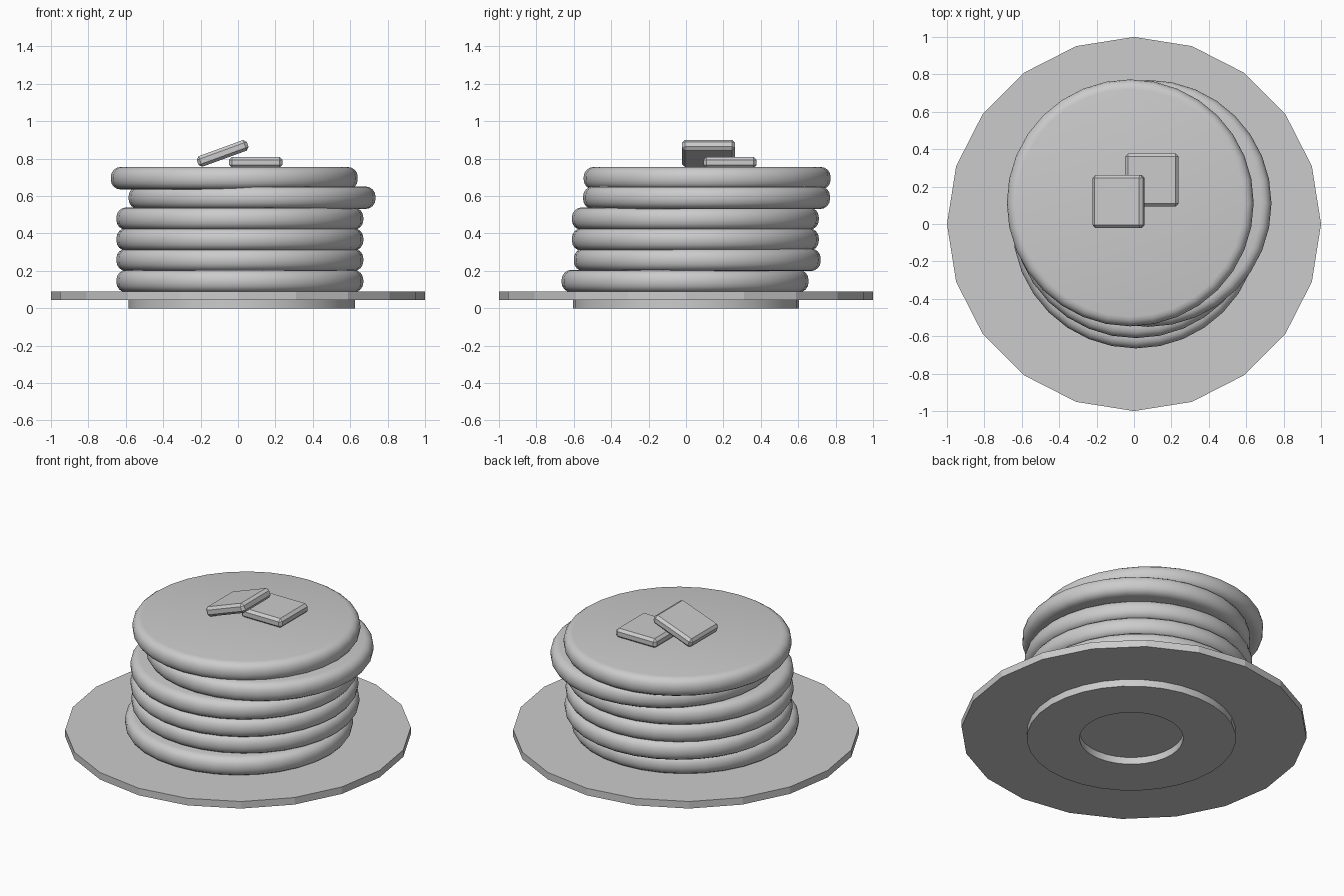
import bpy, bmesh
from math import pi, cos, sin, radians

if "Cube" in bpy.data.objects:
    bpy.data.objects.remove(bpy.data.objects["Cube"])


def lathe(name, profile, sides, loc=(0, 0, 0), smooth=True, ring=False):
    """Revolve (radius, z) points; solid shapes are capped, rings close on themselves."""
    bm = bmesh.new()
    loops = [[bm.verts.new((r * cos(2 * pi * i / sides), r * sin(2 * pi * i / sides), z))
              for i in range(sides)] for r, z in profile]
    pairs = list(zip(loops, loops[1:]))
    if ring:
        pairs.append((loops[-1], loops[0]))
    for a, b in pairs:
        for i in range(sides):
            j = (i + 1) % sides
            bm.faces.new((a[i], a[j], b[j], b[i]))
    if not ring:
        bm.faces.new(loops[0][::-1])
        bm.faces.new(loops[-1])
    bmesh.ops.recalc_face_normals(bm, faces=bm.faces[:])
    obj = finish(name, bm, loc)
    if smooth:
        bpy.ops.object.select_all(action='DESELECT')
        obj.select_set(True)
        bpy.context.view_layer.objects.active = obj
        bpy.ops.object.shade_smooth_by_angle(angle=radians(40))
    return obj


def finish(name, bm, loc):
    mesh = bpy.data.meshes.new(name)
    bm.to_mesh(mesh)
    bm.free()
    obj = bpy.data.objects.new(name, mesh)
    obj.location = loc
    bpy.context.collection.objects.link(obj)
    return obj


def butter(name, loc, tilt=0):
    bm = bmesh.new()
    bmesh.ops.create_cube(bm, size=1)
    bmesh.ops.scale(bm, vec=(0.285, 0.285, 0.06), verts=bm.verts)
    bmesh.ops.bevel(bm, geom=bm.edges[:], offset=0.016, segments=1, affect='EDGES')
    obj = finish(name, bm, loc)
    obj.rotation_euler.y = -radians(tilt)


# Plate with foot ring
lathe("plate", [(1, 0.045), (1, 0.09)], 20, smooth=False)
lathe("plate_foot", [(0.30, 0), (0.605, 0), (0.605, 0.05), (0.30, 0.05)], 32,
      (0.02, 0, 0), ring=True)

# Pancake stack: rounded discs, slightly shifted
R, H, C = 0.66, 0.06, 0.052
arc = [i * pi / 8 for i in range(5)]
edge = [(R - C + C * sin(a), -H + C - C * cos(a)) for a in arc]
profile = edge + [(r, -z) for r, z in reversed(edge)]
stack = [(0.01, -0.005, 0.145), (0.01, 0.06, 0.259), (0.01, 0.05, 0.368),
         (0.01, 0.05, 0.479), (0.075, 0.11, 0.591), (-0.02, 0.113, 0.695)]
for n, loc in enumerate(stack, 1):
    lathe(f"pancake_{n}", profile, 32, loc)

# Butter pats
butter("butter_flat", (0.095, 0.235, 0.78))
butter("butter_leaning", (-0.082, 0.12, 0.828), 20)
